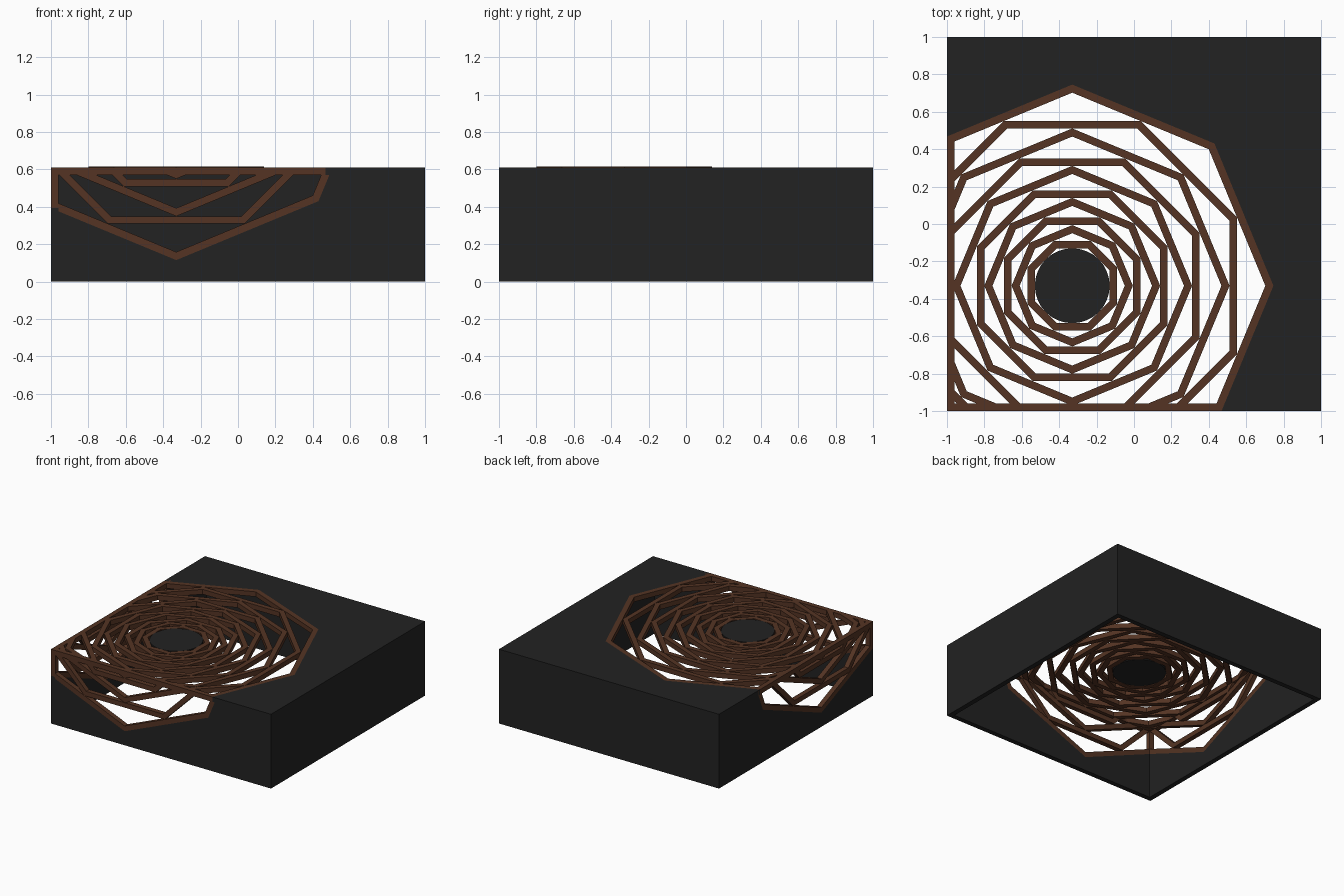
import bpy
import bmesh
from math import cos, sin, pi
from mathutils import Vector

if "Cube" in bpy.data.objects:
    bpy.data.objects.remove(bpy.data.objects["Cube"], do_unlink=True)

H = 0.61            # box height
T = 0.04            # wall thickness and bar width
C = -0.33           # lattice centre on the top, in x and y
ZC = 1.19           # lattice centre height on the side walls
R = 1.075           # outer octagon radius
K = math_slope = sin(pi / 8) / cos(pi / 8)
S = R * cos(pi / 4)
D = 1 + C           # lattice centre to box edge


def material(name, color):
    m = bpy.data.materials.new(name)
    m.use_nodes = True
    m.diffuse_color = color
    bsdf = m.node_tree.nodes["Principled BSDF"]
    bsdf.inputs["Base Color"].default_value = color
    bsdf.inputs["Roughness"].default_value = 0.8
    return m


BLACK = material("charcoal", (0.016, 0.016, 0.016, 1))
BROWN = material("brown", (0.089, 0.034, 0.017, 1))

# Each plane maps flat (u, v) to space and has an outward normal
PLANES = {
    "top": (lambda u, v: Vector((u, v, H)), Vector((0, 0, 1))),
    "front": (lambda u, v: Vector((u, -1, v)), Vector((0, -1, 0))),
    "right": (lambda u, v: Vector((-1, u, v)), Vector((-1, 0, 0))),
}


def finish(bm, name, mat):
    mesh = bpy.data.meshes.new(name)
    bm.to_mesh(mesh)
    bm.free()
    mesh.materials.append(mat)
    ob = bpy.data.objects.new(name, mesh)
    bpy.context.collection.objects.link(ob)
    return ob


def plate(name, polygons, plane, mat, clip=False, lift=0.0):
    """Flat polygons, clipped to the box, laid on a plane and thickened inward."""
    place, normal = PLANES[plane]
    bm = bmesh.new()
    for poly in polygons:
        bm.faces.new([bm.verts.new((u, v, 0)) for u, v in poly])
    bmesh.ops.remove_doubles(bm, verts=bm.verts, dist=1e-5)
    if clip:
        cuts = [((-1, 0, 0), (-1, 0, 0))]
        cuts.append(((0, -1, 0), (0, -1, 0)) if plane == "top" else ((0, H, 0), (0, 1, 0)))
        for co, no in cuts:
            bmesh.ops.bisect_plane(bm, geom=bm.verts[:] + bm.edges[:] + bm.faces[:],
                                   plane_co=co, plane_no=no, clear_outer=True)
    for v in bm.verts:
        v.co = place(v.co.x, v.co.y) + normal * lift
    bm.normal_update()
    flip = [f for f in bm.faces if f.normal.dot(normal) < 0]
    bmesh.ops.reverse_faces(bm, faces=flip)
    ob = finish(bm, name, mat)
    mod = ob.modifiers.new("thickness", "SOLIDIFY")
    mod.thickness = T
    mod.offset = -1
    return ob


def box(name, lo, hi, mat):
    bm = bmesh.new()
    bmesh.ops.create_cube(bm, size=1)
    for v in bm.verts:
        v.co = [(a + b) / 2 + c * (b - a) for a, b, c in zip(lo, hi, v.co)]
    return finish(bm, name, mat)


def ring(radius, turn, cv):
    """Eight mitred bars forming an octagon outline."""
    inner = radius - T / cos(pi / 8)

    def point(r, i):
        a = turn + i * pi / 4
        return (C + r * cos(a), cv + r * sin(a))
    return [[point(radius, i), point(radius, i + 1), point(inner, i + 1), point(inner, i)]
            for i in range(8)]


# Box panels with the octagon opening left out
edge = C + R - D * K
plate("top_panel", [[(1, -1), (1, 1), (-1, 1), (-1, edge), (C, C + R),
                     (C + S, C + S), (C + R, C), (edge, -1)]], "top", BLACK)
side = [(-1, 0), (1, 0), (1, H), (C + R - (ZC - H) * K, H), (C + S, ZC - S),
        (C, ZC - R), (-1, ZC - R + D * K)]
for plane in ("front", "right"):
    plate(plane + "_panel", [side], plane, BLACK)
box("left_wall", (1 - T, -1, 0), (1, 1, H), BLACK)
box("back_wall", (-1, 1 - T, 0), (1, 1, H), BLACK)

# Nested octagon rings, each fitted inside the last and turned half a step
radius = R
for i in range(10):
    turn = (i % 2) * pi / 8
    lift = 0.005 if i == 6 else 0.0
    plate(f"top_ring_{i}", ring(radius, turn, C), "top", BROWN, True, lift)
    if i < 5:
        for plane in ("front", "right"):
            plate(f"{plane}_ring_{i}", ring(radius, turn, ZC), plane, BROWN, True)
    radius = radius * cos(pi / 8) - T

# Bars along the folded box edges
box("front_edge_bar", (-1, -1, H - T), (edge, -1 + T, H), BROWN)
box("right_edge_bar", (-1, -1, H - T), (-1 + T, edge, H), BROWN)
box("corner_bar", (-1, -1, ZC - R + D * K), (-1 + T, -1 + T, H), BROWN)

# Round centre plate
disc = [(C + 0.2 * cos(i * pi / 16), C + 0.2 * sin(i * pi / 16)) for i in range(32)]
plate("centre_disc", [disc], "top", BLACK)
